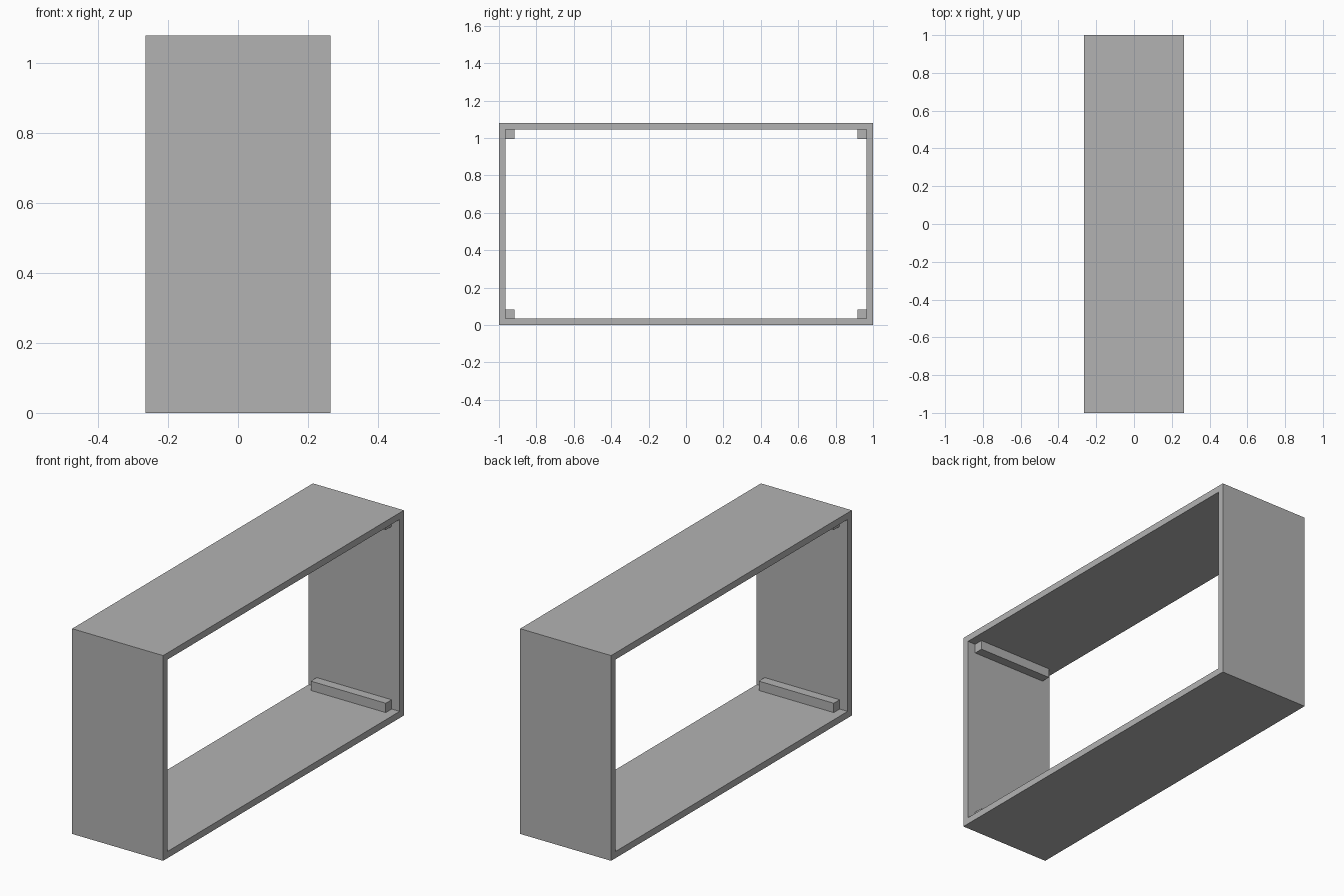
import bpy
import bmesh

old = bpy.data.objects.get("Cube")
if old:
    bpy.data.objects.remove(old, do_unlink=True)

WIDTH, LENGTH, HEIGHT = 0.529, 2.0, 1.079
WALL = 0.035
CLEAT, CLEAT_LENGTH = 0.049, 0.436

grey = bpy.data.materials.new("plain_grey")
grey.use_nodes = True
colour = (0.448, 0.448, 0.448, 1)
grey.diffuse_color = colour
grey.node_tree.nodes["Principled BSDF"].inputs["Base Color"].default_value = colour


def add_object(name, bm):
    bmesh.ops.recalc_face_normals(bm, faces=bm.faces)
    mesh = bpy.data.meshes.new(name)
    bm.to_mesh(mesh)
    bm.free()
    mesh.materials.append(grey)
    obj = bpy.data.objects.new(name, mesh)
    bpy.context.collection.objects.link(obj)
    return obj


def rectangle(bm, x, inset):
    """Ring of corners in the y-z plane, inset from the outer size."""
    y = LENGTH / 2 - inset
    low, high = inset, HEIGHT - inset
    return [bm.verts.new((x, *c)) for c in ((-y, low), (y, low), (y, high), (-y, high))]


# Open box: four rings joined into a rectangular tube with thick walls
bm = bmesh.new()
half = WIDTH / 2
rings = [rectangle(bm, x, inset) for x, inset in
         ((-half, 0), (half, 0), (half, WALL), (-half, WALL))]
for a, b in zip(rings, rings[1:] + rings[:1]):
    for i in range(4):
        j = (i + 1) % 4
        bm.faces.new((a[i], a[j], b[j], b[i]))
add_object("box_frame", bm)

# Corner cleats: one short batten in each inner corner
offset = WALL + CLEAT / 2
for side, y in (("front", offset - LENGTH / 2), ("back", LENGTH / 2 - offset)):
    for level, z in (("lower", offset), ("upper", HEIGHT - offset)):
        bm = bmesh.new()
        bmesh.ops.create_cube(bm, size=1)
        bmesh.ops.scale(bm, vec=(CLEAT_LENGTH, CLEAT, CLEAT), verts=bm.verts)
        bmesh.ops.translate(bm, vec=(0, y, z), verts=bm.verts)
        add_object(f"{side}_{level}_cleat", bm)
